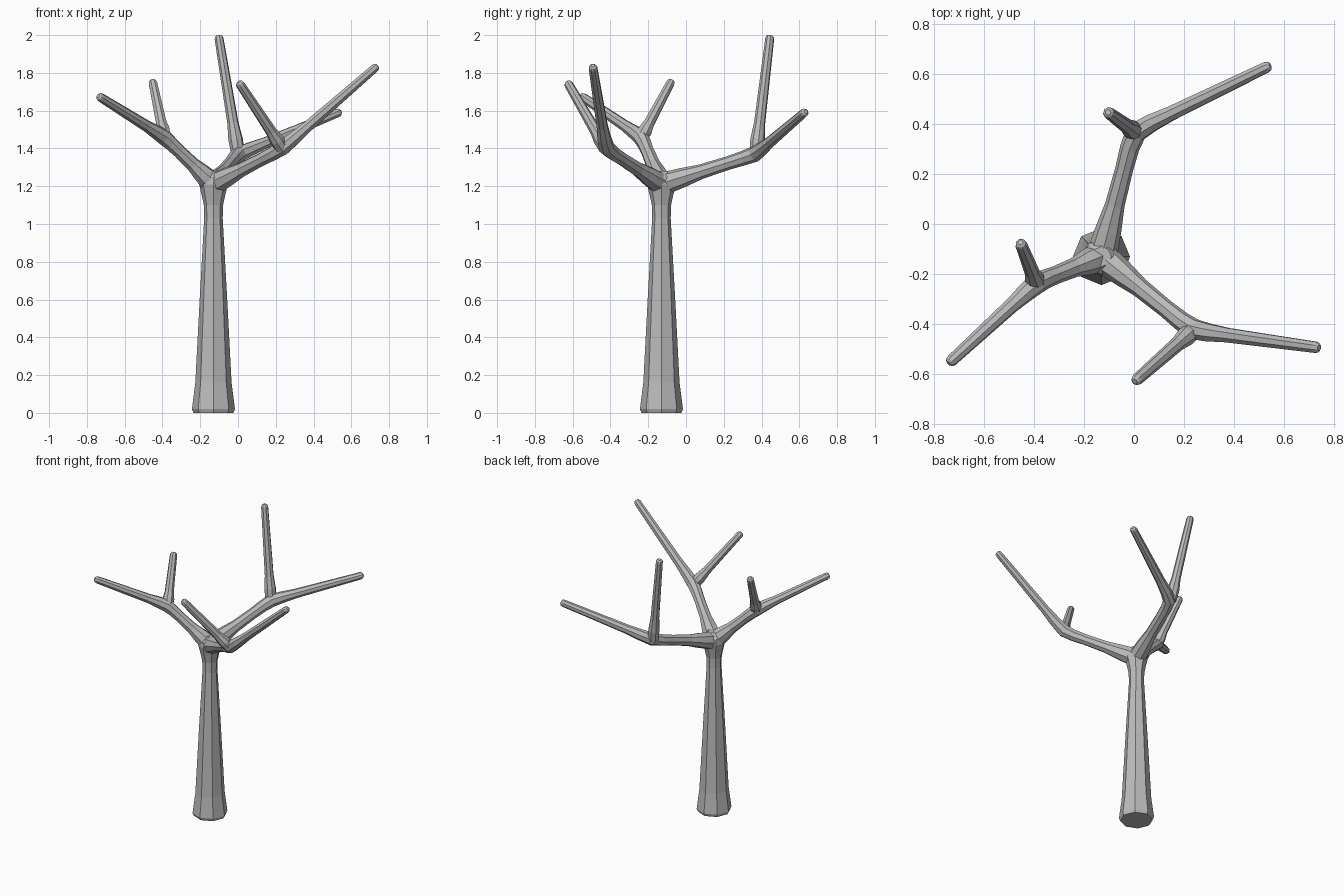
import bpy
import bmesh
from math import cos, sin, pi
from mathutils import Vector

cube = bpy.data.objects.get("Cube")
if cube:
    bpy.data.objects.remove(cube, do_unlink=True)

SIDES = 8

bark = bpy.data.materials.new("grey bark")
bark.use_nodes = True
GREY = (0.5, 0.5, 0.5, 1)
bark.diffuse_color = GREY
bark.node_tree.nodes["Principled BSDF"].inputs["Base Color"].default_value = GREY


def sweep(name, stations):
    """Closed faceted tube through (point, radius) stations."""
    pts = [p for p, r in stations]
    bm = bmesh.new()
    rings, side = [], None
    for i, (p, r) in enumerate(stations):
        # Average the neighbouring directions so bends are mitred
        before = (p - pts[i - 1]).normalized() if i else Vector()
        after = (pts[i + 1] - p).normalized() if i + 1 < len(pts) else Vector()
        t = (before + after).normalized()
        if side is None:
            side = Vector((1, 0, 0)) if abs(t.z) > 0.99 else Vector((0, 0, 1)).cross(t)
        side = (side - t * side.dot(t)).normalized()
        up = t.cross(side)
        angles = [2 * pi * k / SIDES for k in range(SIDES)]
        rings.append([bm.verts.new(p + r * (side * cos(a) + up * sin(a))) for a in angles])
    for a, b in zip(rings, rings[1:]):
        for k in range(SIDES):
            n = (k + 1) % SIDES
            bm.faces.new((a[k], a[n], b[n], b[k]))
    bm.faces.new(rings[0][::-1])
    bm.faces.new(rings[-1])
    bmesh.ops.recalc_face_normals(bm, faces=bm.faces)
    mesh = bpy.data.meshes.new(name)
    bm.to_mesh(mesh)
    bm.free()
    mesh.materials.append(bark)
    obj = bpy.data.objects.new(name, mesh)
    bpy.context.collection.objects.link(obj)
    return obj


def along(a, b, steps):
    """Stations at fractions of the way from a to b."""
    return [(a.lerp(b, f), r) for f, r in steps]


def rounded_tip(a, b):
    """Blunt, chamfered end just past b."""
    d = (b - a).normalized()
    return [(b, 0.024), (b + d * 0.013, 0.02), (b + d * 0.02, 0.011)]


# Trunk: flared foot, long taper, swollen crown where the limbs part
AXIS = Vector((-0.13, -0.13, 0))
profile = [(0, 0.106), (0.02, 0.114), (0.16, 0.096), (0.6, 0.073), (1.03, 0.049),
           (1.1, 0.051), (1.16, 0.064), (1.21, 0.076), (1.25, 0.07), (1.28, 0.04)]
sweep("trunk", [(AXIS + Vector((0, 0, z)), r) for z, r in profile])

# Limbs: joint, main tip, side twig tip
limbs = {
    "right": ((-0.39, -0.235, 1.46), (-0.727, -0.544, 1.67), (-0.45, -0.083, 1.745)),
    "left": ((0.235, -0.425, 1.4), (0.724, -0.492, 1.825), (0.013, -0.62, 1.737)),
    "back": ((0.0, 0.37, 1.37), (0.527, 0.625, 1.588), (-0.1, 0.443, 1.98)),
}
fork = AXIS + Vector((0, 0, 1.21))
for name, spots in limbs.items():
    joint, tip, twig = map(Vector, spots)
    main = along(fork, joint, [(0, 0.062), (0.22, 0.052), (0.42, 0.039), (0.7, 0.036), (0.87, 0.039)])
    bend = joint.lerp((fork + tip) / 2, 0.04)
    outer = along(joint, tip, [(0.13, 0.038), (0.28, 0.031)])
    sweep(name + "_limb", main + [(bend, 0.043)] + outer + rounded_tip(joint, tip))
    shoot = along(joint, twig, [(0, 0.036), (0.13, 0.039), (0.27, 0.03)])
    sweep(name + "_twig", shoot + rounded_tip(joint, twig))
